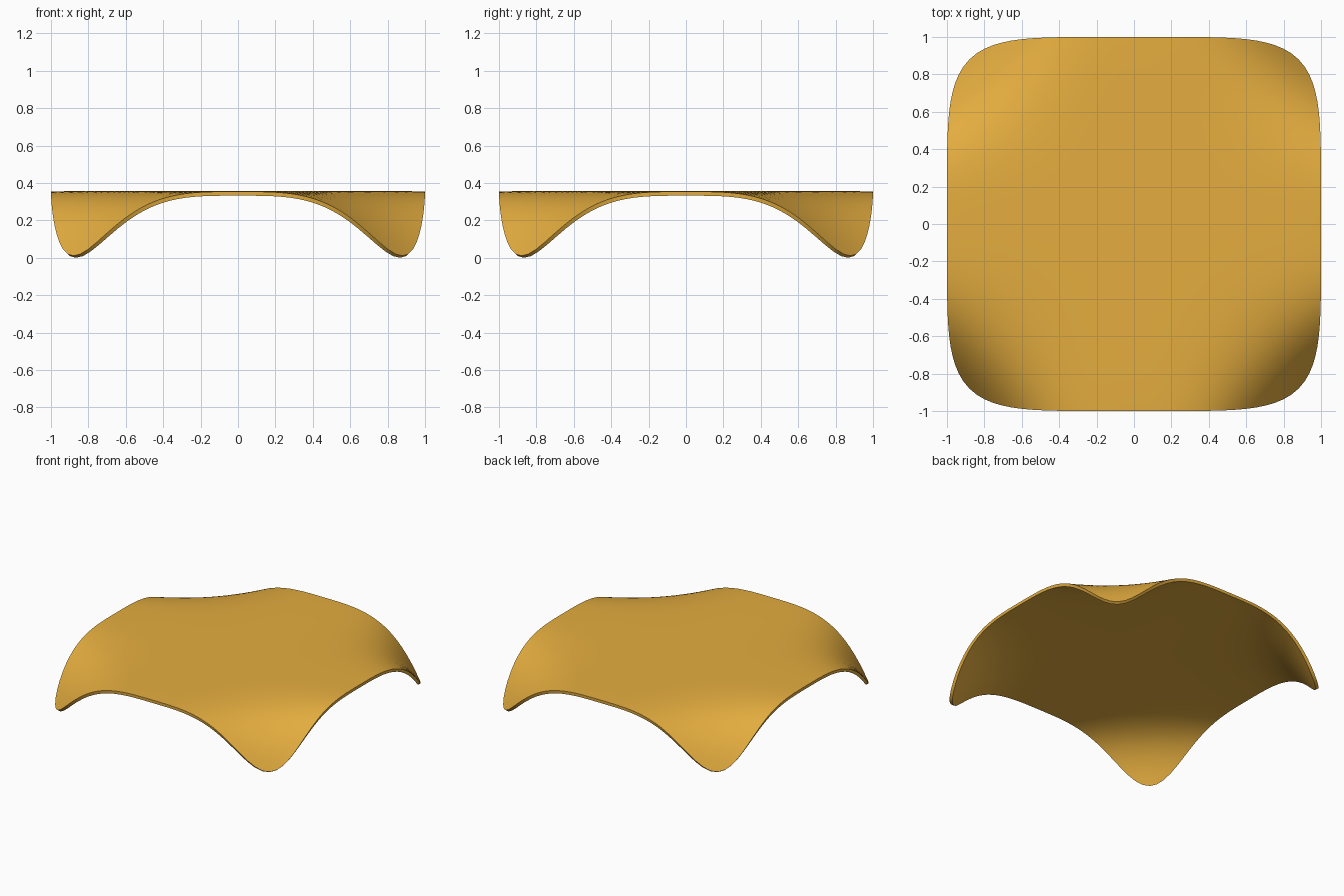
import bpy, bmesh, math

if "Cube" in bpy.data.objects:
    bpy.data.objects.remove(bpy.data.objects["Cube"])

N = 5.42          # squareness of the rounded outline
RINGS, SEGS = 40, 160
TOP, DROP, THICK = 0.36, 0.345, 0.022


def height(x, y):
    # flat crown, four corners curling down
    return TOP - DROP * (abs(x * y) / 0.774) ** 3.4 - 0.004 * max(abs(x), abs(y)) ** 8


# Draped shell: concentric rounded-square rings
bm = bmesh.new()
centre = bm.verts.new((0, 0, TOP))
rings = []
for i in range(1, RINGS + 1):
    ring = []
    for j in range(SEGS):
        a = 2 * math.pi * j / SEGS
        c, s = math.cos(a), math.sin(a)
        r = (i / RINGS) / (abs(c) ** N + abs(s) ** N) ** (1 / N)
        ring.append(bm.verts.new((r * c, r * s, height(r * c, r * s))))
    rings.append(ring)
for j in range(SEGS):
    k = (j + 1) % SEGS
    bm.faces.new((centre, rings[0][j], rings[0][k]))
    for inner, outer in zip(rings, rings[1:]):
        bm.faces.new((inner[j], outer[j], outer[k], inner[k]))
mesh = bpy.data.meshes.new("canopy")
bm.to_mesh(mesh)
bm.free()
canopy = bpy.data.objects.new("canopy", mesh)
bpy.context.collection.objects.link(canopy)

# Sheet thickness, grown downwards
solid = canopy.modifiers.new("thickness", 'SOLIDIFY')
solid.thickness = THICK
solid.offset = -1

mat = bpy.data.materials.new("amber")
mat.diffuse_color = (0.78, 0.42, 0.05, 1)
mat.use_nodes = True
mat.node_tree.nodes["Principled BSDF"].inputs["Base Color"].default_value = mat.diffuse_color
mesh.materials.append(mat)

bpy.context.view_layer.objects.active = canopy
canopy.select_set(True)
bpy.ops.object.modifier_apply(modifier="thickness")
bpy.ops.object.shade_smooth_by_angle(angle=math.radians(40))

# Rest the corner tips on the ground
low = min(v.co.z for v in mesh.vertices)
for v in mesh.vertices:
    v.co.z -= low
